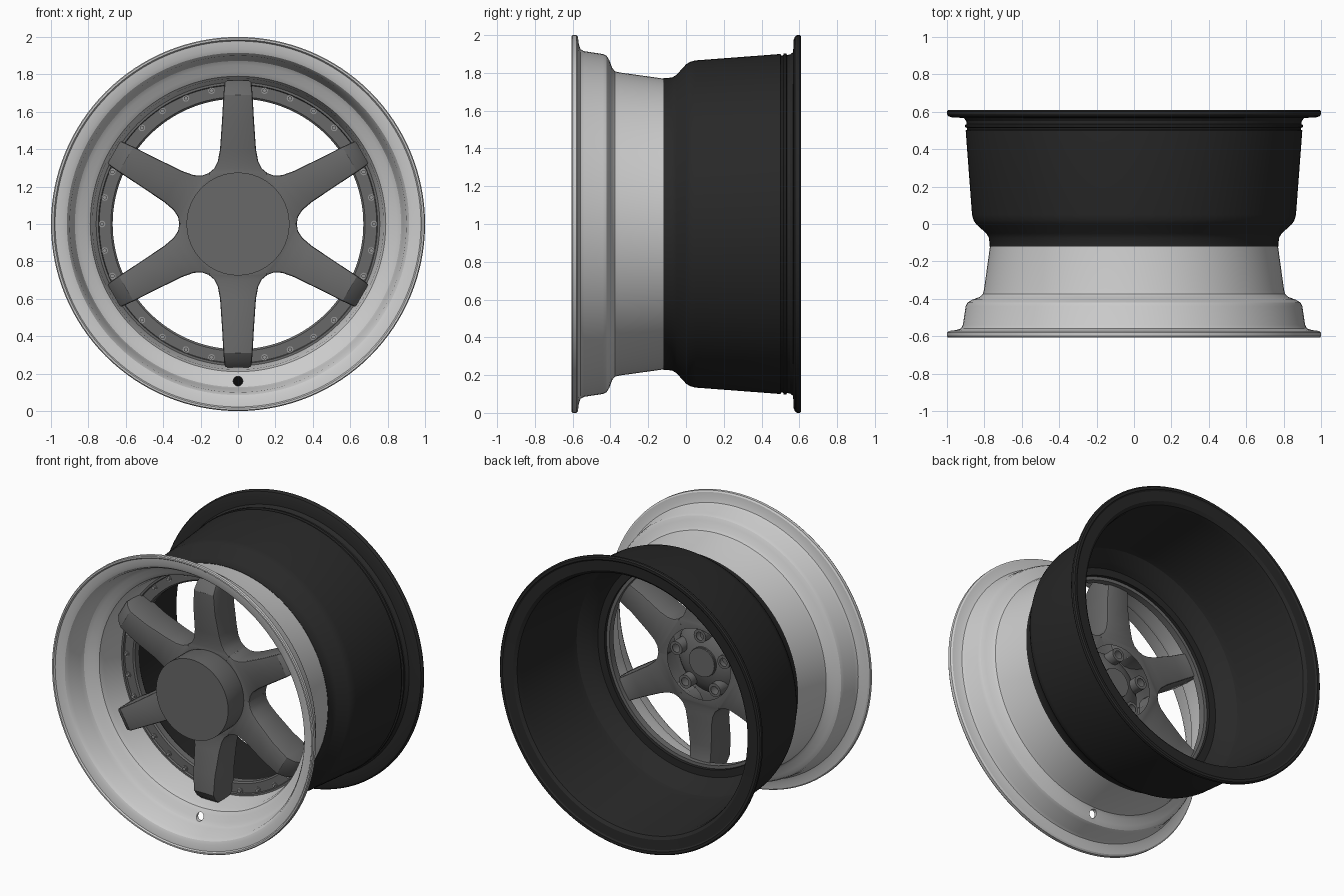
import bpy, bmesh
from math import sin, cos, pi, radians
from mathutils import Matrix, Vector

cube = bpy.data.objects.get("Cube")
if cube:
    bpy.data.objects.remove(cube, do_unlink=True)


def material(name, value):
    m = bpy.data.materials.new(name)
    m.use_nodes = True
    colour = (value, value, value, 1)
    m.diffuse_color = colour
    m.node_tree.nodes["Principled BSDF"].inputs["Base Color"].default_value = colour
    return m


silver = material("silver", 0.6)
gunmetal = material("gunmetal grey", 0.14)
black = material("black", 0.021)
steel = material("bolt steel", 0.3)

CENTRE = Vector((0, 0, 1))


def finish(bm, name, mat):
    """Turn a bmesh into an object standing at the wheel centre."""
    bmesh.ops.remove_doubles(bm, verts=bm.verts, dist=1e-5)
    bmesh.ops.recalc_face_normals(bm, faces=bm.faces)
    me = bpy.data.meshes.new(name)
    bm.to_mesh(me)
    bm.free()
    me.materials.append(mat)
    ob = bpy.data.objects.new(name, me)
    ob.location = CENTRE
    bpy.context.collection.objects.link(ob)
    return ob


def polar(r, a, y):
    return Vector((r * cos(a), y, r * sin(a)))


def lathe(name, profile, mat, closed=True, n=128):
    """Spin a (y, radius) profile about the y axis."""
    bm = bmesh.new()
    rings = [[bm.verts.new(polar(r, 2 * pi * i / n, y)) for i in range(n)] for y, r in profile]
    pairs = list(zip(rings, rings[1:]))
    if closed:
        pairs.append((rings[-1], rings[0]))
    for a, b in pairs:
        for i in range(n):
            j = (i + 1) % n
            bm.faces.new((a[i], a[j], b[j], b[i]))
    return finish(bm, name, mat)


def add_rod(bm, r, angle, radius, y0, y1, n=24, tip=1.0):
    """Cylinder along y at a polar position."""
    at = Matrix.Translation(polar(r, angle, (y0 + y1) / 2))
    bmesh.ops.create_cone(bm, cap_ends=True, segments=n, radius1=radius, radius2=radius * tip,
                          depth=y1 - y0, matrix=at @ Matrix.Rotation(pi / 2, 4, "X"))


def activate(ob):
    bpy.ops.object.select_all(action="DESELECT")
    ob.select_set(True)
    bpy.context.view_layer.objects.active = ob


def boolean(ob, other, operation="DIFFERENCE"):
    mod = ob.modifiers.new("boolean", "BOOLEAN")
    mod.object, mod.operation, mod.solver = other, operation, "EXACT"
    activate(ob)
    bpy.ops.object.modifier_apply(modifier=mod.name)
    bpy.data.objects.remove(other, do_unlink=True)


def smooth(ob, angle=30):
    activate(ob)
    bpy.ops.object.shade_smooth_by_angle(angle=radians(angle))


# Polished front lip, outside then inside
lip = lathe("front_lip", [
    (-.607, .995), (-.6, 1), (-.58, 1), (-.572, .99), (-.567, .95), (-.558, .925), (-.54, .915),
    (-.44, .9), (-.42, .89), (-.405, .865), (-.39, .825), (-.375, .808), (-.35, .802), (-.12, .77),
    (-.12, .75), (-.35, .778), (-.385, .79), (-.403, .815), (-.418, .85), (-.435, .872),
    (-.46, .882), (-.56, .9), (-.583, .915), (-.592, .935), (-.597, .978), (-.607, .985)], silver)

# Valve hole through the lip step
bm = bmesh.new()
add_rod(bm, .84, -pi / 2, .026, -.47, -.3)
boolean(lip, finish(bm, "valve_cutter", silver))
smooth(lip)

# Black rear barrel with ribs, rear flange and inner mounting flange
barrel = lathe("rear_barrel", [
    (-.12, .772), (-.075, .775), (-.05, .79), (0, .845), (.02, .858), (.05, .866), (.5, .9),
    (.504, .893), (.514, .893), (.518, .903), (.53, .903), (.534, .895), (.55, .897), (.567, .91),
    (.57, .975), (.577, .993), (.588, 1), (.602, 1), (.61, .992), (.61, .975), (.603, .965),
    (.6, .9), (.585, .88), (.55, .872), (.05, .838), (.01, .828), (-.05, .768), (-.075, .752),
    (-.095, .74), (-.095, .69), (-.118, .69), (-.118, .75)], black)
smooth(barrel)

# Bolted ring that carries the spokes
ring = lathe("mounting_ring", [
    (-.175, .68), (-.175, .742), (-.188, .746), (-.188, .765), (-.121, .765),
    (-.121, .67), (-.166, .67)], gunmetal)
smooth(ring)

bm = bmesh.new()
for i in range(32):
    a = pi / 2 + 2 * pi * i / 32
    add_rod(bm, .727, a, .018, -.18, -.17, 12)
    add_rod(bm, .727, a, .012, -.192, -.17, 6)
bolts = finish(bm, "ring_bolts", steel)

# Six spokes: half width, radius, front y, back y at each station
stations = [(.157, .272, -.325, -.14), (.128, .296, -.328, -.14), (.108, .335, -.332, -.14),
            (.096, .4, -.342, -.142), (.085, .56, -.372, -.155), (.078, .69, -.378, -.15),
            (.074, .735, -.35, -.13), (.071, .766, -.31, -.122)]
bm = bmesh.new()
front_hub, back_hub = [], []
for k in range(6):
    turn = Matrix.Rotation(k * pi / 3, 4, "Y")
    rows = []
    for w, r, front, back in stations:
        corners = ((-w, front), (w, front), (w, back), (-w, back))
        rows.append([bm.verts.new(turn @ Vector((x, y, r))) for x, y in corners])
    for a, b in zip(rows, rows[1:]):
        for i in range(4):
            j = (i + 1) % 4
            bm.faces.new((a[i], a[j], b[j], b[i]))
    bm.faces.new(rows[-1])
    front_hub += rows[0][:2]
    back_hub += [rows[0][3], rows[0][2]]
for loop in (front_hub, back_hub):
    middle = bm.verts.new(sum((v.co for v in loop), Vector()) / len(loop))
    for i in range(0, len(loop), 2):
        bm.faces.new((loop[i], loop[i + 1], middle))
spokes = finish(bm, "spokes", gunmetal)
bevel = spokes.modifiers.new("soft_edges", "BEVEL")
bevel.width, bevel.segments, bevel.angle_limit = .011, 2, radians(40)
activate(spokes)
bpy.ops.object.modifier_apply(modifier=bevel.name)

# Rear hub pad joined to the spokes
pad = lathe("hub_pad", [(-.2, 0), (-.2, .24), (-.06, .24), (-.05, .23), (-.05, 0)],
            gunmetal, False, 64)
boolean(spokes, pad, "UNION")

# Concave dish in the hub face, and centre bore at the back
dish = lathe("dish_cutter", [
    (-.5, 0), (-.5, .275), (-.335, .275), (-.3, .264), (-.265, .243), (-.235, .21), (-.21, .165),
    (-.195, .12), (-.19, .1), (-.18, .1), (-.18, 0)], gunmetal, False, 64)
boolean(spokes, dish)
bore = lathe("bore_cutter", [(-.13, 0), (-.13, .09), (0, .09), (0, 0)], gunmetal, False, 48)
boolean(spokes, bore)

# Lug seats, lug holes and rear pockets
lugs = [pi / 2 + 2 * pi * i / 5 for i in range(5)]
for radius, y0, y1 in ((.046, -.4, -.15), (.027, -.4, .1)):
    bm = bmesh.new()
    for a in lugs:
        add_rod(bm, .19, a, radius, y0, y1)
    boolean(spokes, finish(bm, "lug_cutter", gunmetal))
bm = bmesh.new()
for a in lugs:
    for side in (0, 1):
        start = a + radians(17 + 21 * side)
        arc = [start + radians(17) * i / 4 for i in range(5)]
        outline = [(.215, t) for t in arc] + [(.125, t) for t in reversed(arc)]
        face = bm.faces.new([bm.verts.new(polar(r, t, -.085)) for r, t in outline])
        moved = bmesh.ops.extrude_face_region(bm, geom=[face])["geom"]
        verts = [v for v in moved if isinstance(v, bmesh.types.BMVert)]
        bmesh.ops.translate(bm, verts=verts, vec=(0, .1, 0))
boolean(spokes, finish(bm, "pocket_cutter", gunmetal))
smooth(spokes)

# Centre cap disc
cap = lathe("centre_cap", [(-.17, 0), (-.17, .097), (-.19, .097), (-.194, .093), (-.194, 0)],
            gunmetal, False, 48)
smooth(cap)
